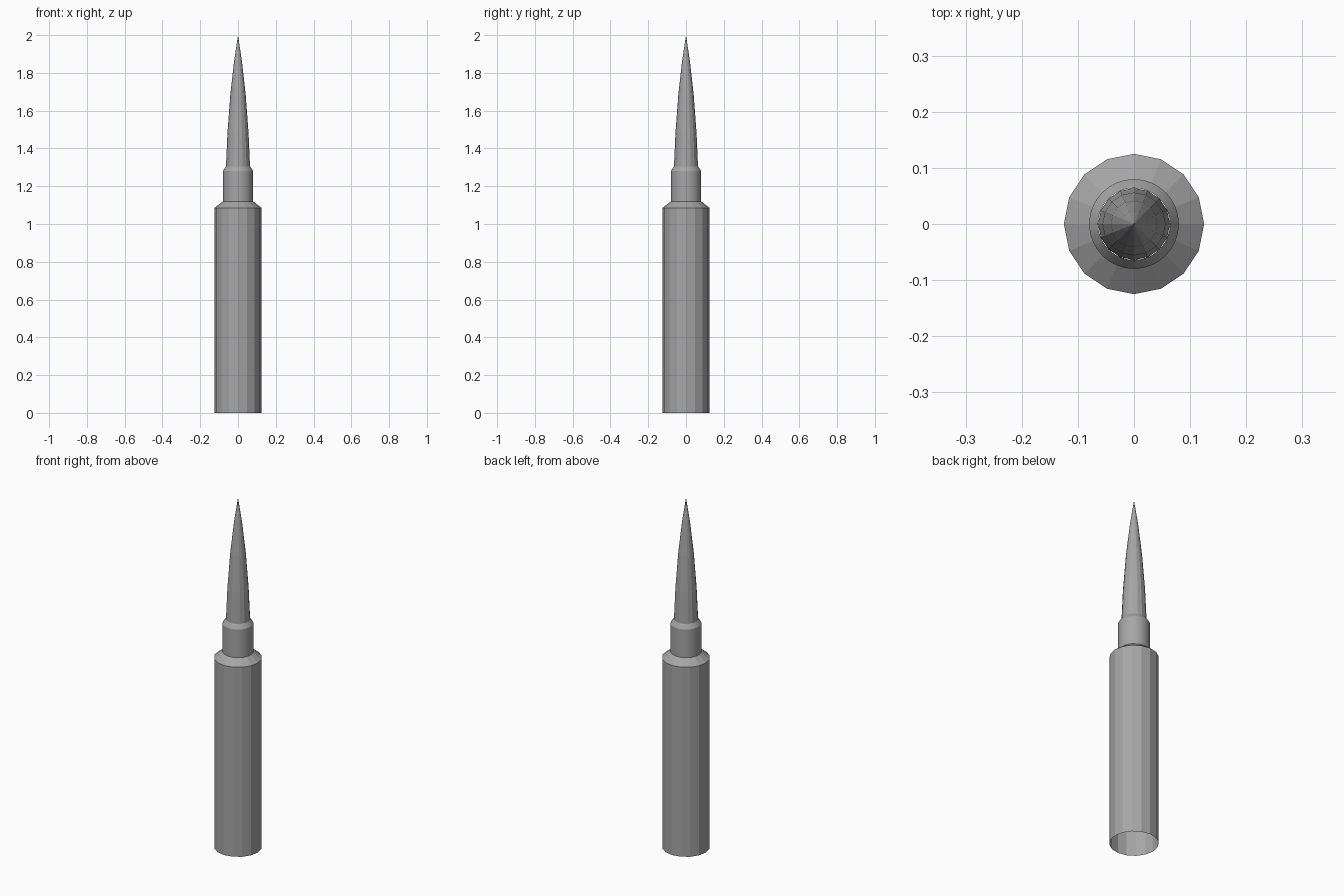
import bpy, bmesh, math

if "Cube" in bpy.data.objects:
    bpy.data.objects.remove(bpy.data.objects["Cube"])

grey = bpy.data.materials.new("plain_grey")
grey.diffuse_color = (0.38, 0.38, 0.38, 1)
grey.use_nodes = True
grey.node_tree.nodes["Principled BSDF"].inputs["Base Color"].default_value = grey.diffuse_color


def lathe(name, profile, sides, smooth=False):
    """Revolve (radius, height) points about z; radius 0 makes a point."""
    bm = bmesh.new()
    rings = []
    for r, z in profile:
        if r == 0:
            rings.append([bm.verts.new((0, 0, z))] * sides)
        else:
            rings.append([bm.verts.new((r * math.cos(2 * math.pi * i / sides),
                                        r * math.sin(2 * math.pi * i / sides), z))
                          for i in range(sides)])
    for low, high in zip(rings, rings[1:]):
        for i in range(sides):
            j = (i + 1) % sides
            corners = [low[i], low[j], high[j], high[i]]
            bm.faces.new(list(dict.fromkeys(corners)))
    mesh = bpy.data.meshes.new(name)
    bm.to_mesh(mesh)
    bm.free()
    mesh.materials.append(grey)
    obj = bpy.data.objects.new(name, mesh)
    bpy.context.collection.objects.link(obj)
    if smooth:
        bpy.context.view_layer.objects.active = obj
        obj.select_set(True)
        bpy.ops.object.shade_smooth_by_angle(angle=math.radians(20))
        obj.select_set(False)
    return obj


# Faceted hollow case, open at the base, with a sloped shoulder
lathe("case", [(0.125, 0), (0.125, 1.085), (0.08, 1.12)], 16)

# Round neck with a tapered lip
lathe("neck", [(0.08, 1.115), (0.08, 1.28), (0.074, 1.29), (0.064, 1.305)], 32, True)

# Faceted pointed tip with a gently curved flank
lathe("tip", [(0.064, 1.295), (0.056, 1.48), (0.041, 1.68), (0.021, 1.86), (0, 2.0)], 16)
